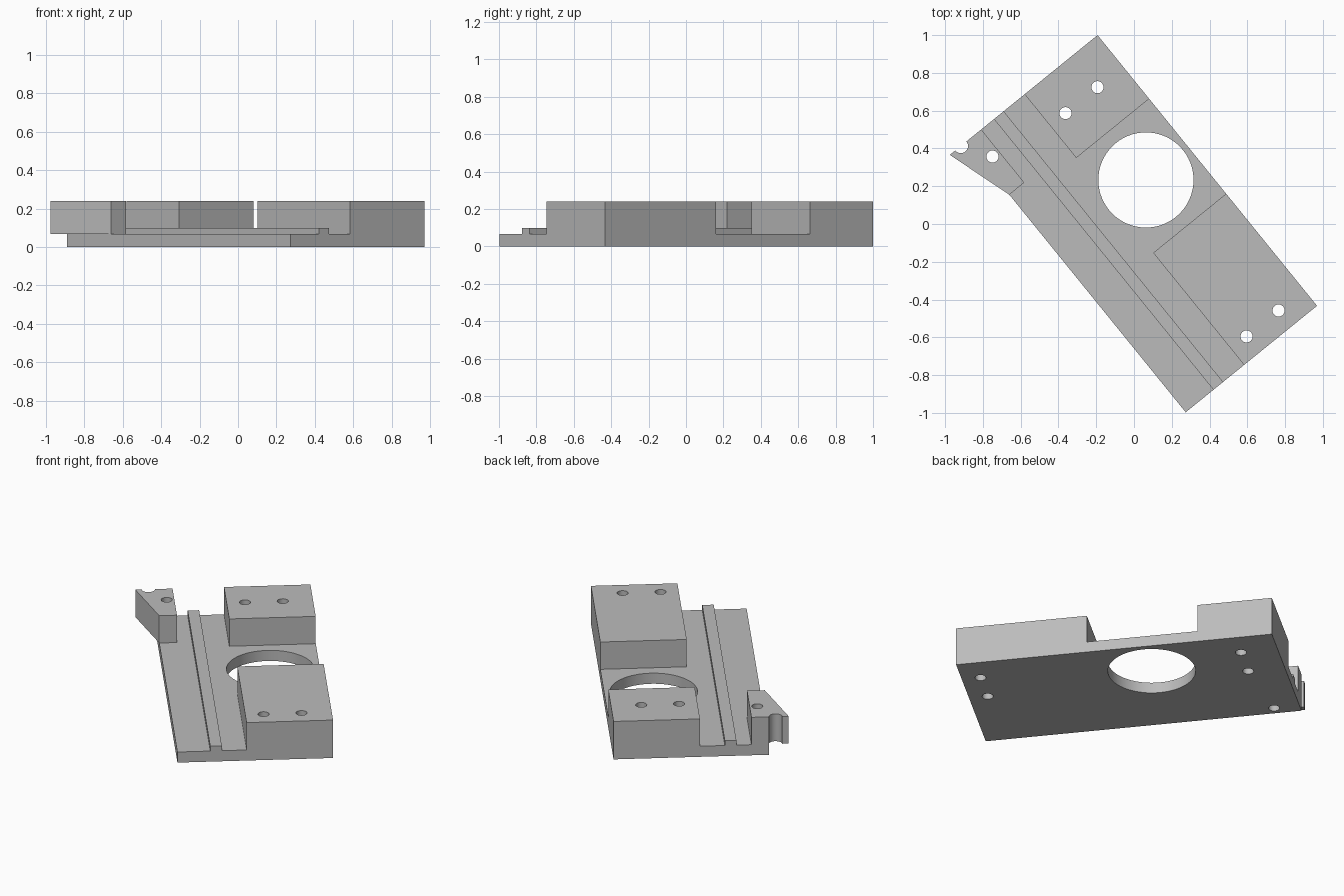
import bpy, bmesh
from math import cos, sin, pi, radians
from mathutils import Vector

cube = bpy.data.objects.get("Cube")
if cube:
    bpy.data.objects.remove(cube, do_unlink=True)

# Material
grey = bpy.data.materials.new("machined grey")
grey.use_nodes = True
colour = (0.5, 0.5, 0.5, 1)
grey.diffuse_color = colour
grey.node_tree.nodes["Principled BSDF"].inputs["Base Color"].default_value = colour

# Plate frame: u runs along the long edge, v across it, from the back corner
CORNER = Vector((-0.193, 1.0))
U = Vector((0.63, -0.777)).normalized()
V = Vector((U.y, -U.x))
LENGTH, WIDTH = 1.845, 0.895
BASE, RAIL, TOP = 0.067, 0.098, 0.24


def rect(u0, u1, v0, v1):
    return [(u0, v0), (u1, v0), (u1, v1), (u0, v1)]


def arc(u, v, r, start=0, end=360, steps=24):
    angles = [radians(start + (end - start) * i / steps) for i in range(steps + 1)]
    return [(u + r * cos(a), v + r * sin(a)) for a in angles]


def circle(u, v, r, steps=32):
    return arc(u, v, r, steps=steps)[:-1]


def plate(name, outline, holes, z0, z1):
    """Extrude an outline with holes from z0 to z1."""
    bm = bmesh.new()
    edges = []
    for loop in [outline] + holes:
        verts = [bm.verts.new((*(CORNER + U * u + V * v), z0)) for u, v in loop]
        edges += [bm.edges.new((verts[i - 1], verts[i])) for i in range(len(verts))]
    bmesh.ops.triangle_fill(bm, edges=edges, use_beauty=True)
    extruded = bmesh.ops.extrude_face_region(bm, geom=bm.faces[:], use_keep_orig=True)
    top = [g for g in extruded["geom"] if isinstance(g, bmesh.types.BMVert)]
    bmesh.ops.translate(bm, verts=top, vec=(0, 0, z1 - z0))
    bmesh.ops.recalc_face_normals(bm, faces=bm.faces[:])
    mesh = bpy.data.meshes.new(name)
    bm.to_mesh(mesh)
    bm.free()
    mesh.materials.append(grey)
    obj = bpy.data.objects.new(name, mesh)
    bpy.context.collection.objects.link(obj)
    return obj


# Holes
BOLT = 0.032
back_holes = [circle(0.214, v, BOLT) for v in (0.174, 0.392)]
front_holes = [circle(1.736, v, BOLT) for v in (0.174, 0.392)]
lug_hole = [circle(0.149, 0.837, BOLT)]
bore = [circle(0.757, 0.284, 0.252, 64)]

# Lug outline with a half-round notch in its back edge
lug = [(0, 0.793), (0.362, 0.793), (0.362, WIDTH), (0, 1.007)]
lug += arc(0, 0.932, 0.038, 90, -90)

parts = [
    plate("base_plate", rect(0, LENGTH, 0, WIDTH),
          back_holes + front_holes + lug_hole + bore, 0, BASE),
    plate("guide_rail", rect(0, LENGTH, 0.64, 0.706), [], BASE, RAIL),
    plate("back_block", rect(0, 0.434, 0, 0.497), back_holes, BASE, TOP),
    plate("front_block", rect(1.081, LENGTH, 0, 0.497), front_holes, BASE, TOP),
    plate("corner_lug", lug, lug_hole, BASE, TOP),
]

# Smooth the round walls, keep the machined edges sharp
bpy.ops.object.select_all(action='DESELECT')
for part in parts:
    part.select_set(True)
bpy.context.view_layer.objects.active = parts[0]
bpy.ops.object.shade_smooth_by_angle(angle=radians(30))
